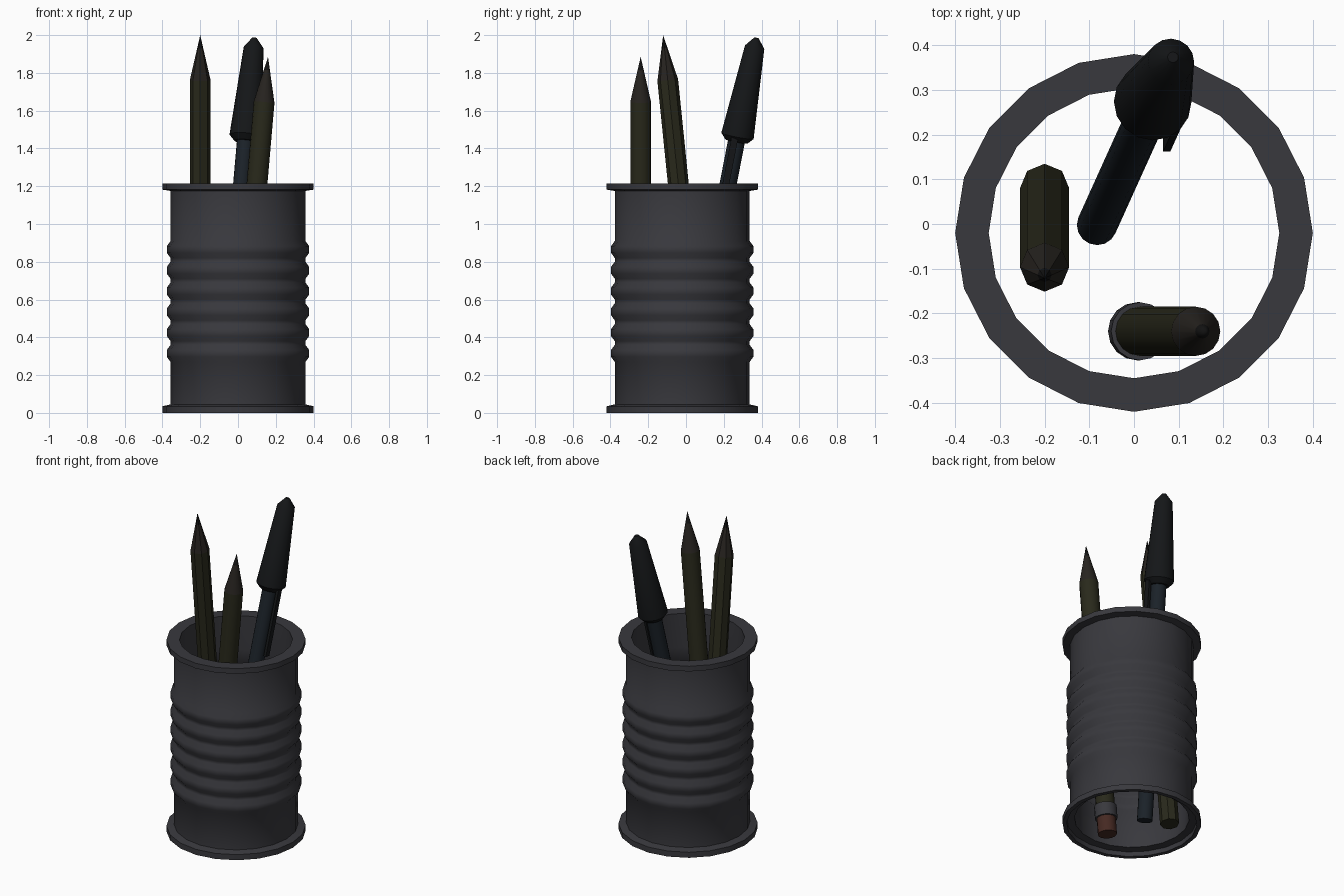
import bpy, bmesh, math
from mathutils import Vector

if "Cube" in bpy.data.objects:
    bpy.data.objects.remove(bpy.data.objects["Cube"])


def material(name, rgb):
    m = bpy.data.materials.new(name)
    m.diffuse_color = (*rgb, 1)
    m.use_nodes = True
    m.node_tree.nodes["Principled BSDF"].inputs["Base Color"].default_value = m.diffuse_color
    return m


METAL = material("dark_metal", (0.04, 0.04, 0.047))
PAINT = material("olive_paint", (0.022, 0.022, 0.011))
WOOD = material("wood", (0.02, 0.017, 0.014))
LEAD = material("lead", (0.006, 0.006, 0.006))
BLUE = material("pen_blue", (0.011, 0.016, 0.022))
BLACK = material("cap_black", (0.007, 0.008, 0.009))
RUBBER = material("rubber", (0.06, 0.022, 0.016))


def finish(name, bm, mat, angle):
    bmesh.ops.recalc_face_normals(bm, faces=bm.faces)
    me = bpy.data.meshes.new(name)
    bm.to_mesh(me)
    bm.free()
    ob = bpy.data.objects.new(name, me)
    bpy.context.collection.objects.link(ob)
    me.materials.append(mat)
    bpy.ops.object.select_all(action='DESELECT')
    ob.select_set(True)
    bpy.context.view_layer.objects.active = ob
    bpy.ops.object.shade_smooth_by_angle(angle=math.radians(angle))
    return ob


def frame(a, b):
    n = (b - a).normalized()
    u = (Vector((1, 0, 0)) - n * n.x).normalized()
    return n, u, n.cross(u)


def lathe(name, a, b, profile, sides, mat, angle=50, loop=False):
    """Revolve (radius, distance from a) points about the axis a -> b."""
    a, b = Vector(a), Vector(b)
    n, u, v = frame(a, b)
    bm = bmesh.new()
    rings = []
    for r, d in profile:
        c = a + n * d
        if r == 0:
            rings.append([bm.verts.new(c)] * sides)
        else:
            rings.append([bm.verts.new(c + r * (u * math.cos(t) + v * math.sin(t)))
                          for t in (2 * math.pi * i / sides for i in range(sides))])
    pairs = list(zip(rings, rings[1:])) + ([(rings[-1], rings[0])] if loop else [])
    for p, q in pairs:
        for i in range(sides):
            j = (i + 1) % sides
            bm.faces.new(list(dict.fromkeys((p[i], p[j], q[j], q[i]))))
    if not loop:
        for ring in (rings[0], rings[-1]):
            if ring[0] is not ring[1]:
                bm.faces.new(ring)
    return finish(name, bm, mat, angle)


# Open can wall: rolled rims and six ridges, inside follows the outside
def ridges(base):
    pts = []
    for i in range(6):
        z = 0.315 + 0.11 * i
        pts += [(base, z - 0.045), (base + 0.02, z - 0.018),
                (base + 0.02, z + 0.018), (base, z + 0.045)]
    return pts


outer = [(0.4, 0), (0.4, 0.035), (0.357, 0.045)] + ridges(0.357) + \
        [(0.357, 1.175), (0.4, 1.182), (0.4, 1.215)]
inner = [(0.325, 1.215), (0.325, 1.0)] + ridges(0.33)[::-1] + \
        [(0.33, 0.035), (0.375, 0.03), (0.375, 0)]
lathe("can", (0, -0.02, 0), (0, -0.02, 1), outer + inner, 20, METAL, 45, True)


# Pencils: painted shaft, sharpened wood cone and lead
def pencil(name, a, b, sides, start=0.0, angle=50):
    length = (Vector(b) - Vector(a)).length
    r, cone, lead = 0.055, 0.24, 0.07
    k = r * lead / cone
    lathe(name + "_shaft", a, b, [(r, start), (r, length - cone)], sides, PAINT, angle)
    lathe(name + "_wood", a, b, [(r, length - cone), (k, length - lead)], sides, WOOD, angle)
    lathe(name + "_lead", a, b, [(k, length - lead), (0, length)], sides, LEAD, angle)


pencil("left_pencil", (-0.2, 0.08, 0.03), (-0.2, -0.121, 2.0), 8, angle=30)
A, B = (-0.002, -0.24, 0.03), (0.159, -0.24, 1.885)
pencil("front_pencil", A, B, 16, 0.17)
lathe("pencil_eraser", A, B, [(0.055, 0), (0.055, 0.1)], 16, RUBBER)
lathe("pencil_ferrule", A, B, [(0.065, 0.1), (0.065, 0.18)], 16, METAL)

# Capped pen leaning to the back
P, Q = Vector((-0.083, -0.003, 0.045)), Vector((0.087, 0.373, 1.985))
L = (Q - P).length
lathe("pen_body", P, Q, [(0.045, 0), (0.045, L - 0.4)], 16, BLUE)
lathe("pen_cap", P, Q, [(0.06, L - 0.56), (0.087, L - 0.53), (0.052, L - 0.05),
                        (0.012, L)], 16, BLACK, 35)

# Clip running down from the cap beside the pen body
n, u, v = frame(P, Q)
bm = bmesh.new()
bmesh.ops.create_cube(bm, size=1)
for vert in bm.verts:
    c = vert.co.copy()
    vert.co = P + u * (0.068 + 0.016 * c.x) + v * (-0.012 + 0.036 * c.y) \
        + n * (L - 0.72 + 0.46 * c.z)
finish("pen_clip", bm, BLACK, 30)
